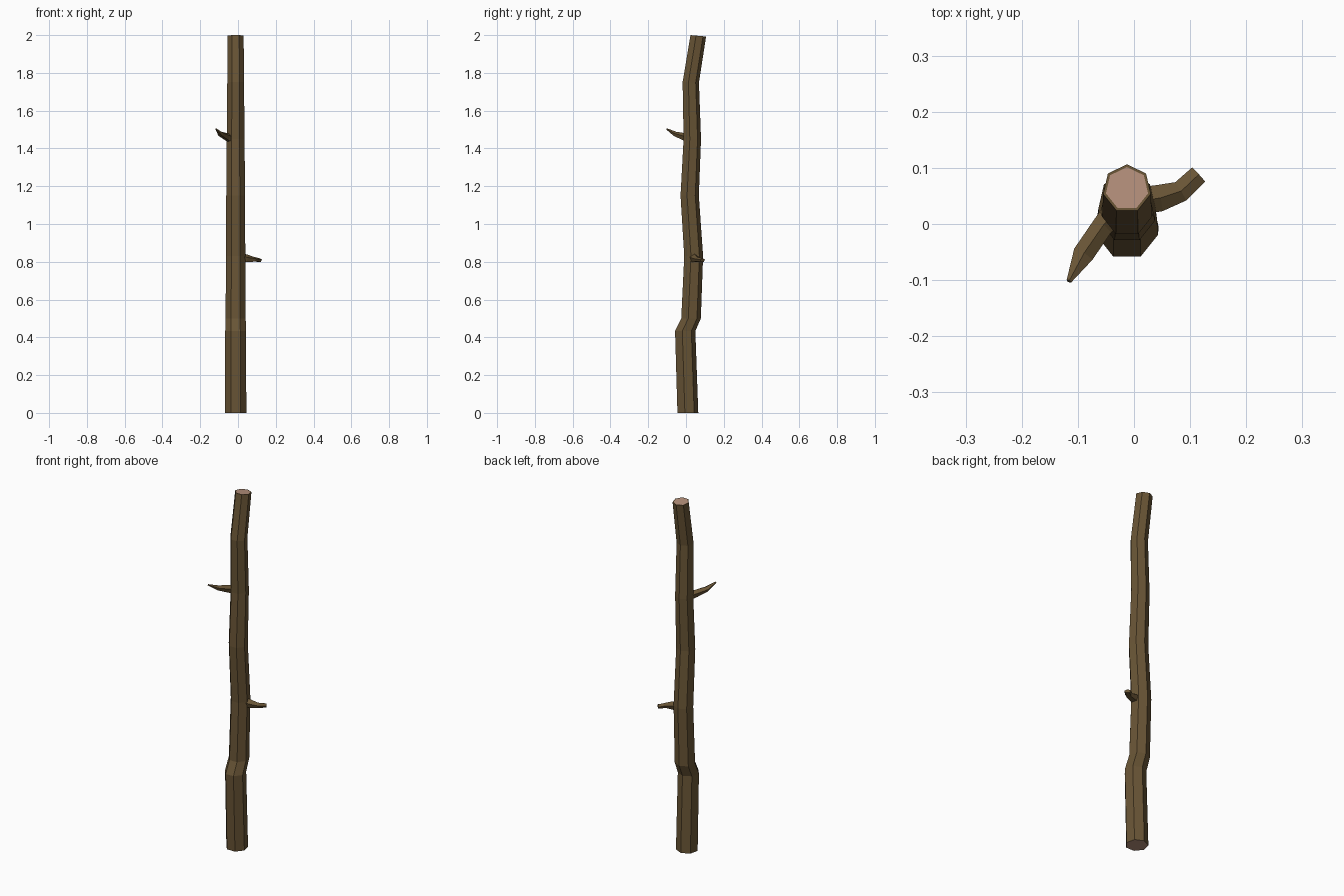
import bpy, bmesh, math
from mathutils import Vector

if "Cube" in bpy.data.objects:
    bpy.data.objects.remove(bpy.data.objects["Cube"])


def material(name, color):
    m = bpy.data.materials.new(name)
    m.diffuse_color = (*color, 1)
    m.use_nodes = True
    m.node_tree.nodes["Principled BSDF"].inputs["Base Color"].default_value = m.diffuse_color
    return m


bark = material("bark", (0.14, 0.09, 0.036))
wood = material("cut_wood", (0.46, 0.28, 0.20))


def loft(name, rings, sides, inset=False):
    """Skin rings of (centre, u axis, v axis); optional inset wood caps."""
    bm = bmesh.new()
    loops = []
    for c, u, v in rings:
        loop = []
        for i in range(sides):
            a = math.pi / 2 + math.tau * i / sides
            loop.append(bm.verts.new(c + u * math.cos(a) + v * math.sin(a)))
        loops.append(loop)
    for a, b in zip(loops, loops[1:]):
        for i in range(sides):
            j = (i + 1) % sides
            bm.faces.new((a[i], a[j], b[j], b[i]))
    caps = [bm.faces.new(loops[0][::-1]), bm.faces.new(loops[-1])]
    bmesh.ops.recalc_face_normals(bm, faces=bm.faces[:])
    if inset:
        bmesh.ops.inset_region(bm, faces=caps[1:], thickness=0.005)
        for f in caps:
            f.material_index = 1
    me = bpy.data.meshes.new(name)
    bm.to_mesh(me)
    bm.free()
    me.materials.append(bark)
    me.materials.append(wood)
    ob = bpy.data.objects.new(name, me)
    bpy.context.collection.objects.link(ob)
    return ob


# Trunk: seven-sided, bends only in y; (y, z, radius, tilt)
trunk = [(0.007, 0, 0.058, 0), (-0.007, 0.433, 0.0565, 0), (0.024, 0.5, 0.0545, 0),
         (0.038, 0.83, 0.0525, 0), (0.017, 1.15, 0.051, 0), (0.031, 1.45, 0.0485, 0),
         (0.023, 1.75, 0.0455, 0.03), (0.063, 1.9965, 0.0435, 0.09)]
loft("trunk", [(Vector((-0.0125, y, z)), Vector((r, 0, 0)),
                Vector((0, math.cos(t), -math.sin(t))) * r) for y, z, r, t in trunk],
     7, inset=True)


# Broken twigs: five-sided tapering stubs; (centre, half width, half height)
def twig(name, path):
    pts = [Vector(p[0]) for p in path]
    rings = []
    for i, (_, w, h) in enumerate(path):
        t = (pts[min(i + 1, len(pts) - 1)] - pts[max(i - 1, 0)]).normalized()
        u = Vector((t.y, -t.x, 0)).normalized()
        rings.append((pts[i], u * w, u.cross(t).normalized() * h))
    loft(name, rings, 5)


twig("upper_twig", [((-0.03, 0.025, 1.450), 0.025, 0.024),
                    ((-0.057, -0.005, 1.460), 0.020, 0.021),
                    ((-0.091, -0.055, 1.476), 0.020, 0.013),
                    ((-0.116, -0.102, 1.503), 0.005, 0.004)])
twig("lower_twig", [((0.005, 0.040, 0.822), 0.026, 0.025),
                    ((0.045, 0.046, 0.816), 0.025, 0.023),
                    ((0.083, 0.058, 0.812), 0.020, 0.014),
                    ((0.115, 0.088, 0.808), 0.018, 0.010)])
